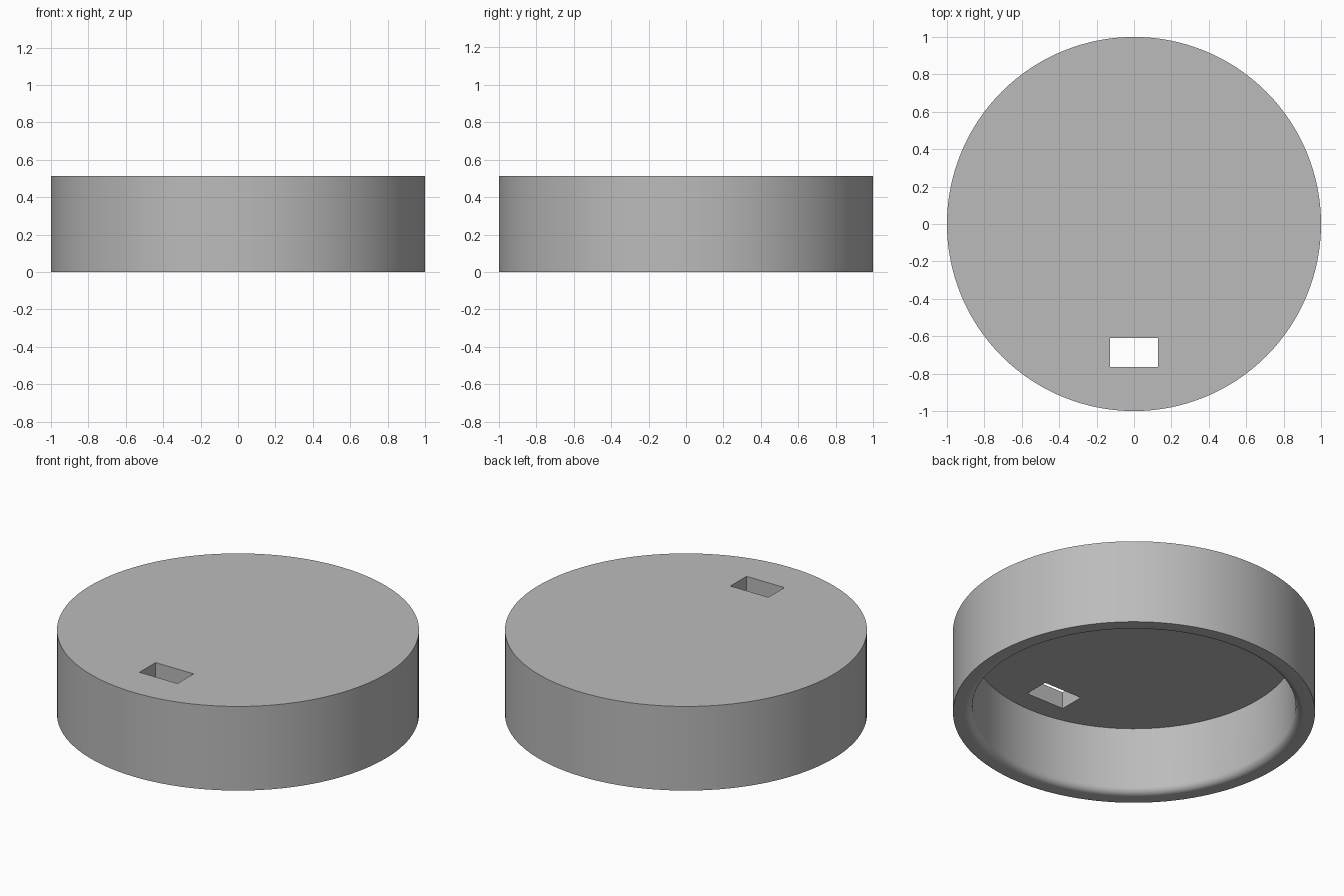
import bpy
import bmesh
from math import cos, sin, pi, radians
from mathutils import Matrix, Vector

if "Cube" in bpy.data.objects:
    bpy.data.objects.remove(bpy.data.objects["Cube"])

HEIGHT = 0.513
CEILING = 0.41
INNER = 0.893
FILLET = 0.042
SEGMENTS = 128

grey = bpy.data.materials.new("grey plastic")
grey.use_nodes = True
colour = (0.5, 0.5, 0.5, 1)
grey.diffuse_color = colour
grey.node_tree.nodes["Principled BSDF"].inputs["Base Color"].default_value = colour


def make_object(name, bm):
    bmesh.ops.recalc_face_normals(bm, faces=bm.faces)
    mesh = bpy.data.meshes.new(name)
    bm.to_mesh(mesh)
    bm.free()
    obj = bpy.data.objects.new(name, mesh)
    bpy.context.collection.objects.link(obj)
    mesh.materials.append(grey)
    return obj


# Hollow round cap: half section with a rounded inner lip, spun about z
lip = [(INNER + FILLET * (1 - sin(a)), FILLET * (1 - cos(a)))
       for a in (i * pi / 16 for i in range(9))]
section = [(0, HEIGHT), (1, HEIGHT), (1, 0)] + lip + [(INNER, CEILING), (0, CEILING)]
bm = bmesh.new()
verts = [bm.verts.new((r, 0, z)) for r, z in section]
edges = [bm.edges.new(pair) for pair in zip(verts, verts[1:])]
bmesh.ops.spin(bm, geom=verts + edges, cent=(0, 0, 0), axis=(0, 0, 1),
               angle=2 * pi, steps=SEGMENTS)
bmesh.ops.remove_doubles(bm, verts=bm.verts, dist=0.0005)
bmesh.ops.dissolve_limit(bm, angle_limit=radians(0.5), verts=bm.verts, edges=bm.edges)
cap = make_object("round_cap", bm)

# Rectangular slot through the top plate
bm = bmesh.new()
bmesh.ops.create_cube(bm, size=1, matrix=Matrix.LocRotScale(
    Vector((0, -0.688, HEIGHT - 0.05)), None, Vector((0.256, 0.155, 0.3))))
cutter = make_object("slot_cutter", bm)
cutter.hide_render = True

cut = cap.modifiers.new("slot", "BOOLEAN")
cut.operation = "DIFFERENCE"
cut.solver = "EXACT"
cut.object = cutter

bpy.ops.object.select_all(action="DESELECT")
cap.select_set(True)
bpy.context.view_layer.objects.active = cap
bpy.ops.object.modifier_apply(modifier="slot")
bpy.data.objects.remove(cutter)
bpy.ops.object.shade_smooth_by_angle(angle=radians(30))
